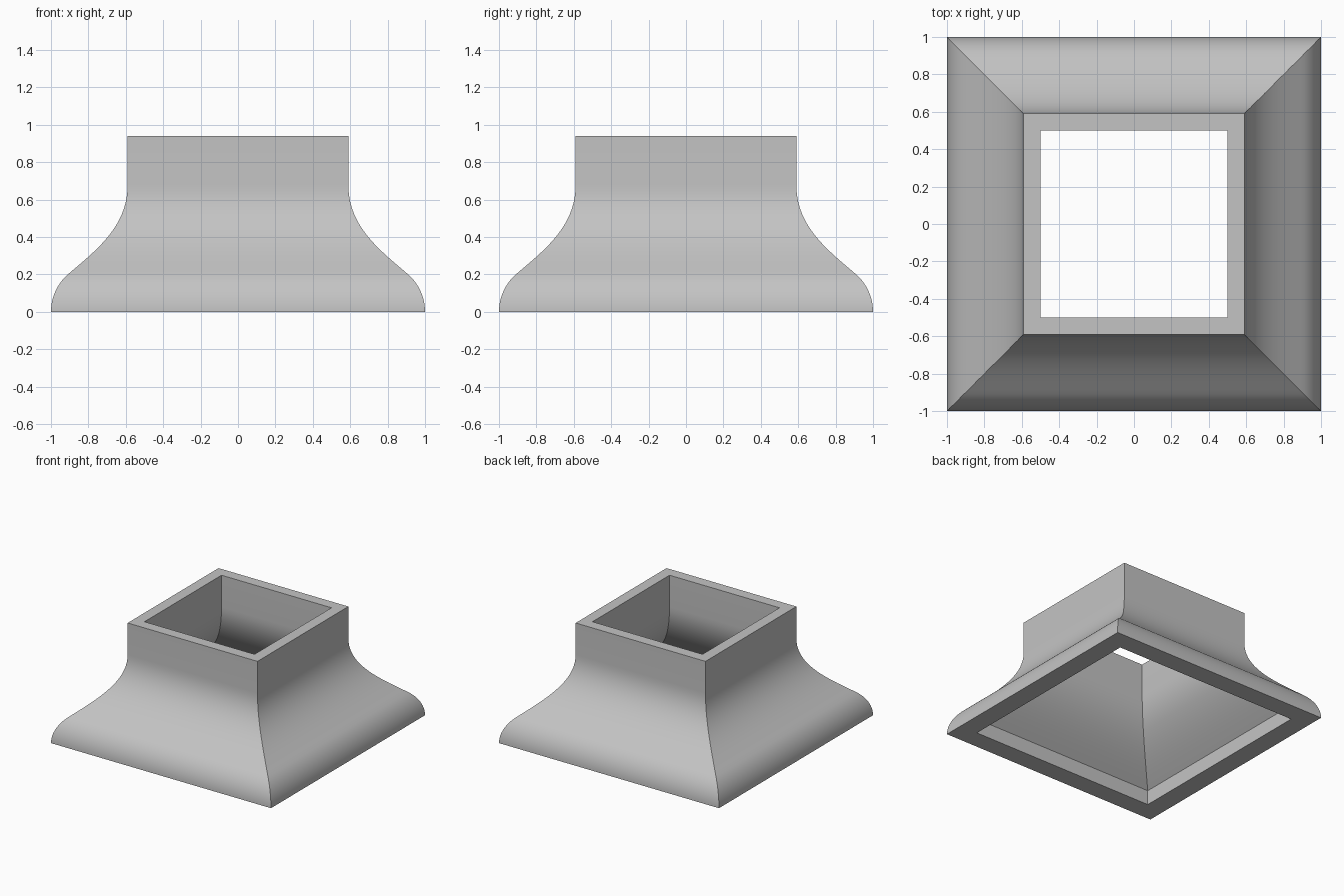
import bpy
import bmesh
from math import sin, cos, radians
from mathutils import Vector
from mathutils.geometry import interpolate_bezier

cube = bpy.data.objects.get("Cube")
if cube:
    bpy.data.objects.remove(cube)

grey = bpy.data.materials.new("plain grey")
grey.use_nodes = True
colour = (0.55, 0.55, 0.55, 1)
grey.diffuse_color = colour
grey.node_tree.nodes["Principled BSDF"].inputs["Base Color"].default_value = colour


def curve(*points, steps=20):
    """Bezier sweep through (half width, height) control points."""
    return [(p.x, p.y) for p in
            interpolate_bezier(*[Vector((r, z, 0)) for r, z in points], steps)]


# Outer profile: rounded foot, flared skirt, straight collar
radius = 0.267
foot = [(1 - radius * (1 - cos(a)), radius * sin(a))
        for a in (radians(48.5) * i / 12 for i in range(12))]
skirt = curve((0.91, 0.2), (0.75, 0.335), (0.59, 0.46), (0.59, 0.68))
outer = foot + skirt + [(0.59, 0.94)]

# Inner profile: collar bore, hollow skirt, upright lip
hollow = curve((0.5, 0.68), (0.5, 0.44), (0.69, 0.26), (0.84, 0.12))
inner = [(0.5, 0.94)] + hollow + [(0.84, 0)]

# Sweep the closed profile around a square
bm = bmesh.new()
corners = [(1, -1), (1, 1), (-1, 1), (-1, -1)]
rings = [[bm.verts.new((r * x, r * y, z)) for x, y in corners]
         for r, z in outer + inner]
for i, ring in enumerate(rings):
    above = rings[(i + 1) % len(rings)]
    for k in range(4):
        n = (k + 1) % 4
        bm.faces.new((ring[k], ring[n], above[n], above[k]))
bmesh.ops.recalc_face_normals(bm, faces=bm.faces)

mesh = bpy.data.meshes.new("flared_post_base")
bm.to_mesh(mesh)
bm.free()
mesh.materials.append(grey)
base = bpy.data.objects.new("flared_post_base", mesh)
bpy.context.collection.objects.link(base)

bpy.ops.object.select_all(action='DESELECT')
base.select_set(True)
bpy.context.view_layer.objects.active = base
bpy.ops.object.shade_smooth_by_angle(angle=radians(30))
